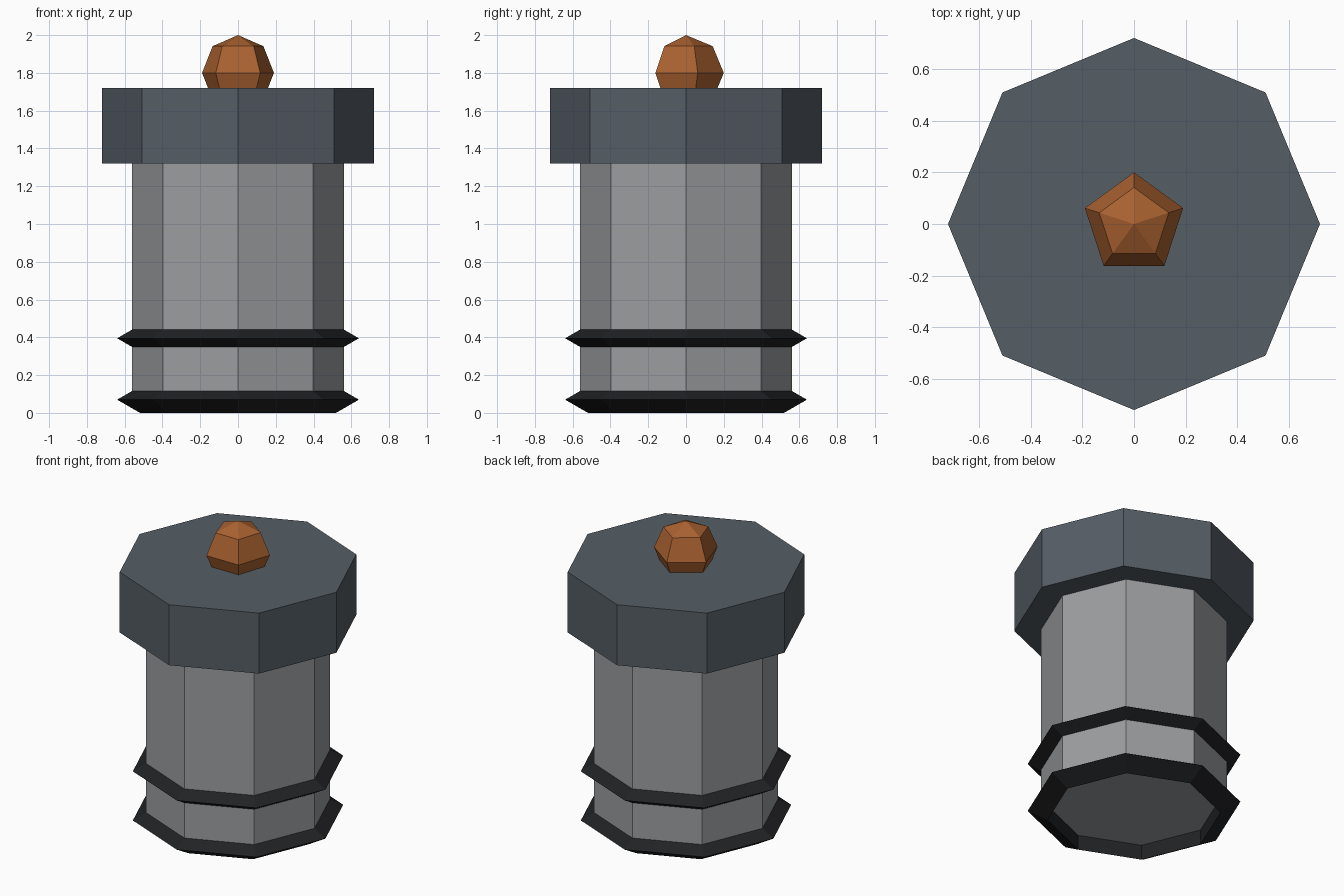
import bpy

if "Cube" in bpy.data.objects:
    bpy.data.objects.remove(bpy.data.objects["Cube"])


def finish(name, color=None):
    """Name the newest object, keep it flat shaded and colour it."""
    obj = bpy.context.object
    obj.name = name
    obj.data.name = name
    if color:
        mat = bpy.data.materials.new(name + "_colour")
        mat.diffuse_color = (*color, 1)
        mat.use_nodes = True
        mat.node_tree.nodes["Principled BSDF"].inputs["Base Color"].default_value = mat.diffuse_color
        obj.data.materials.append(mat)
    return obj


def octagon_prism(name, radius, z0, z1, color=None):
    bpy.ops.mesh.primitive_cylinder_add(vertices=8, radius=radius, depth=z1 - z0,
                                        location=(0, 0, (z0 + z1) / 2))
    return finish(name, color)


# Main body, its underside recessed inside the lowest ring
octagon_prism("body", 0.56, 0.10, 1.32, (0.33, 0.34, 0.35))

# Wide cap
octagon_prism("cap", 0.72, 1.32, 1.72, (0.09, 0.11, 0.13))

# Two triangular-section rings around the lower body
for name, z in (("base_ring", 0.07), ("middle_ring", 0.395)):
    bpy.ops.mesh.primitive_torus_add(major_segments=8, minor_segments=3,
                                     major_radius=0.56, minor_radius=0.08,
                                     location=(0, 0, z))
    finish(name, (0.015, 0.016, 0.018))

# Faceted knob sunk into the cap, one corner towards the back
bpy.ops.mesh.primitive_uv_sphere_add(segments=5, ring_count=4, radius=0.2,
                                     location=(0, 0, 1.8))
finish("knob", (0.40, 0.12, 0.03))
